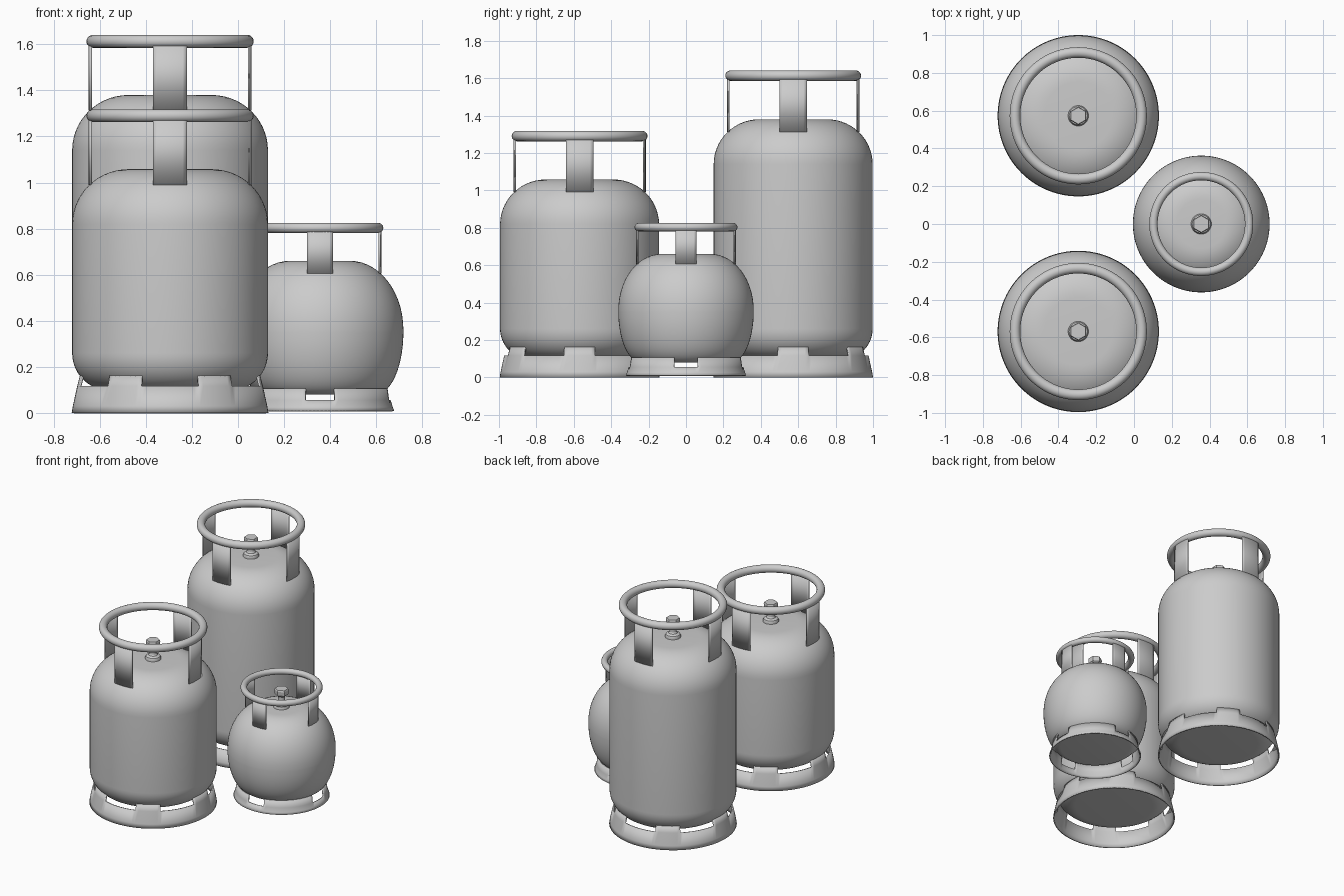
import bpy, bmesh
from math import sin, cos, pi, radians

if "Cube" in bpy.data.objects:
    bpy.data.objects.remove(bpy.data.objects["Cube"])

SEGS = 120


def finish(name, bm, loc, angle=35):
    bmesh.ops.recalc_face_normals(bm, faces=bm.faces)
    me = bpy.data.meshes.new(name)
    bm.to_mesh(me)
    bm.free()
    ob = bpy.data.objects.new(name, me)
    ob.location = loc
    bpy.context.collection.objects.link(ob)
    bpy.ops.object.select_all(action='DESELECT')
    ob.select_set(True)
    bpy.context.view_layer.objects.active = ob
    bpy.ops.object.shade_smooth_by_angle(angle=radians(angle))
    return ob


def lathe(name, profile, loc, segs=96, turn=0.0, angle=35):
    """Revolve (radius, z) points; the ends are closed with flat caps."""
    bm = bmesh.new()
    rings = [[bm.verts.new((r * cos(2 * pi * i / segs + turn),
                            r * sin(2 * pi * i / segs + turn), z))
              for i in range(segs)] for r, z in profile]
    for a, b in zip(rings, rings[1:]):
        for i in range(segs):
            j = (i + 1) % segs
            bm.faces.new((a[i], a[j], b[j], b[i]))
    bm.faces.new(rings[0])
    bm.faces.new(rings[-1])
    return finish(name, bm, loc, angle)


def arc(r0, z0, a, b, start, end, n=14):
    """Elliptical arc of profile points around (r0, z0)."""
    return [(r0 + a * cos(radians(start + (end - start) * i / n)),
             z0 + b * sin(radians(start + (end - start) * i / n))) for i in range(n + 1)]


def curved_sheet(name, profile, keep, loc, thickness):
    """Revolved sheet where keep(degrees, row) picks which cells exist."""
    bm = bmesh.new()
    rings = [[bm.verts.new((r * cos(2 * pi * i / SEGS), r * sin(2 * pi * i / SEGS), z))
              for i in range(SEGS)] for r, z in profile]
    for row in range(len(profile) - 1):
        for i in range(SEGS):
            if keep((i + 0.5) * 360 / SEGS, row):
                j = (i + 1) % SEGS
                a, b = rings[row], rings[row + 1]
                bm.faces.new((a[i], a[j], b[j], b[i]))
    bmesh.ops.delete(bm, geom=[v for v in bm.verts if not v.link_faces], context='VERTS')
    # orient outward so the solidify grows inward
    bm.normal_update()
    for f in bm.faces:
        c = f.calc_center_median()
        if f.normal.x * c.x + f.normal.y * c.y < 0:
            f.normal_flip()
    me = bpy.data.meshes.new(name)
    bm.to_mesh(me)
    bm.free()
    ob = bpy.data.objects.new(name, me)
    ob.location = loc
    bpy.context.collection.objects.link(ob)
    bpy.context.view_layer.objects.active = ob
    ob.select_set(True)
    bpy.ops.object.shade_smooth_by_angle(angle=radians(35))
    mod = ob.modifiers.new("thickness", 'SOLIDIFY')
    mod.thickness = thickness
    mod.offset = -1
    ob.select_set(False)
    return ob


def near(deg, step):
    """Angular distance to the closest multiple of step."""
    d = deg % step
    return min(d, step - d)


def valve(name, loc, z):
    # flared base, neck and hand knob
    lathe(name + "_valve_base", [(0.052, z - 0.01), (0.054, z + 0.008), (0.048, z + 0.022),
                                 (0.03, z + 0.03), (0.022, z + 0.045)], loc, 32)
    lathe(name + "_valve_neck", [(0.024, z), (0.024, z + 0.1)], loc, 24)
    lathe(name + "_valve_knob", [(0.028, z + 0.085), (0.046, z + 0.1), (0.048, z + 0.13),
                                 (0.044, z + 0.14)], loc, 6, pi / 2, 10)


def collar(name, loc, major, minor, ring_z, strap_r, strap_bottom, half_angle):
    # round handle ring
    bpy.ops.mesh.primitive_torus_add(location=(loc[0], loc[1], ring_z), major_radius=major,
                                     minor_radius=minor, major_segments=96, minor_segments=20)
    ring = bpy.context.object
    ring.name = name + "_handle_ring"
    bpy.ops.object.shade_smooth_by_angle(angle=radians(60))
    ring.select_set(False)
    # four curved straps
    curved_sheet(name + "_handle_straps", [(strap_r, strap_bottom), (strap_r, ring_z)],
                 lambda d, row: near(d, 90) < half_angle, loc, 0.007)


def large_cylinder(name, x, y, top, ring_z):
    loc = (x, y, 0)
    lathe(name + "_body", arc(0.27, 0.26, 0.155, 0.16, -90, 0)
          + arc(0.18, top - 0.24, 0.245, 0.24, 0, 90), loc)
    # foot ring with six tabs up to the body
    curved_sheet(name + "_foot_ring", [(0.427, 0), (0.422, 0.03), (0.403, 0.117), (0.391, 0.165)],
                 lambda d, row: row < 2 or near(d, 60) < 12, loc, 0.01)
    collar(name, loc, 0.335, 0.028, ring_z, 0.354, top - 0.068, 12)
    valve(name, loc, top)


def small_cylinder(name, x, y):
    loc = (x, y, 0)
    lathe(name + "_body", arc(0.242, 0.35, 0.12, 0.27, -90, 0)
          + arc(0.13, 0.36, 0.232, 0.30, 0, 90), loc)
    # foot ring with four notches
    curved_sheet(name + "_foot_ring", [(0.322, 0.01), (0.316, 0.025), (0.307, 0.055), (0.3, 0.105)],
                 lambda d, row: row < 2 or near(d, 90) > 12, loc, 0.009)
    collar(name, loc, 0.253, 0.022, 0.803, 0.267, 0.605, 12)
    valve(name, loc, 0.655)


large_cylinder("tall_cylinder", -0.295, 0.573, 1.38, 1.613)
large_cylinder("medium_cylinder", -0.295, -0.569, 1.058, 1.29)
small_cylinder("small_cylinder", 0.356, 0)
